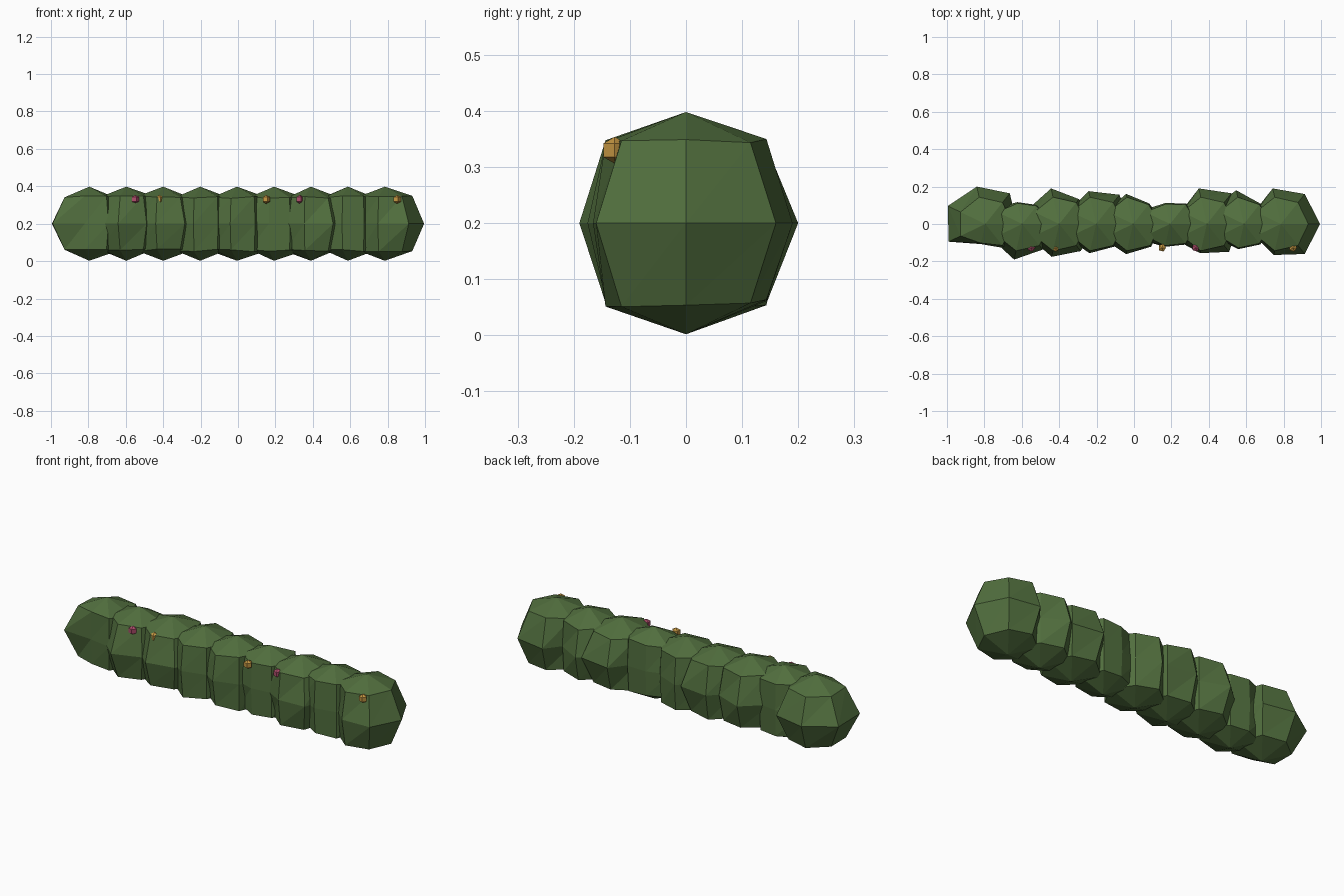
import bpy, bmesh, math, random

random.seed(4)
cube = bpy.data.objects.get("Cube")
if cube:
    bpy.data.objects.remove(cube, do_unlink=True)


def material(name, rgb):
    mat = bpy.data.materials.new(name)
    mat.use_nodes = True
    mat.diffuse_color = (*rgb, 1)
    mat.node_tree.nodes["Principled BSDF"].inputs["Base Color"].default_value = (*rgb, 1)
    return mat


LEAF = material("leaf green", (0.083, 0.158, 0.048))
ORANGE = material("berry orange", (0.56, 0.31, 0.055))
PINK = material("berry pink", (0.43, 0.075, 0.15))


def faceted_ball(name, centre, height, rings, mat):
    """Closed ball from rings of (x, y, z) offsets, with a pole above and below."""
    bm = bmesh.new()
    top = bm.verts.new((0, 0, height))
    bottom = bm.verts.new((0, 0, -height))
    loops = [[bm.verts.new(p) for p in ring] for ring in rings]
    n = len(loops[0])
    for i in range(n):
        j = (i + 1) % n
        bm.faces.new((top, loops[0][i], loops[0][j]))
        bm.faces.new((bottom, loops[-1][j], loops[-1][i]))
        for upper, lower in zip(loops, loops[1:]):
            bm.faces.new((lower[i], lower[j], upper[j]))
            bm.faces.new((lower[i], upper[j], upper[i]))
    mesh = bpy.data.meshes.new(name)
    bm.to_mesh(mesh)
    bm.free()
    obj = bpy.data.objects.new(name, mesh)
    obj.location = centre
    mesh.materials.append(mat)
    bpy.context.collection.objects.link(obj)
    return obj


def circle(radii, heights):
    n = len(radii)
    return [(r * math.cos(math.tau * i / n), r * math.sin(math.tau * i / n), z)
            for i, (r, z) in enumerate(zip(radii, heights))]


def ring_z(sign):
    return [sign * random.uniform(0.135, 0.15) for _ in range(7)]


# Leafy clumps: outer radius at back left, back, front and front left
clumps = [
    (.21, .205, .11, .165),
    (.13, .12, .195, .175),
    (.17, .195, .18, .185),
    (.2, .18, .16, .155),
    (.14, .165, .165, .155),
    (.14, .115, .125, .14),
    (.21, .195, .16, .19),
    (.14, .185, .138, .14),
    (.205, .195, .17, .205),
]
last = len(clumps) - 1
for k, (back_left, back, front, front_left) in enumerate(clumps):
    left = 0.21 if k == last else random.uniform(0.16, 0.2)
    inner = [0.222, 0.218] if k == 0 else [random.uniform(0.15, 0.19) for _ in range(2)]
    outer = [left, back_left, back, *inner, front, front_left]
    shoulder = [min(0.147, r * 0.95) for r in outer]
    faceted_ball("leafy_clump", (-0.795 + 0.1975 * k, 0, 0.2), 0.198,
                 [circle(shoulder, ring_z(1)),
                  circle(outer, [0] * 7),
                  circle(shoulder, ring_z(-1))], LEAF)

# Berries on the front shoulder
for x, mat in ((-0.55, PINK), (-0.42, ORANGE), (0.15, ORANGE), (0.33, PINK), (0.85, ORANGE)):
    faceted_ball("berry", (x, -0.127, 0.33), 0.024,
                 [circle([0.0215] * 5, [z] * 5) for z in (0.012, -0.012)], mat)
